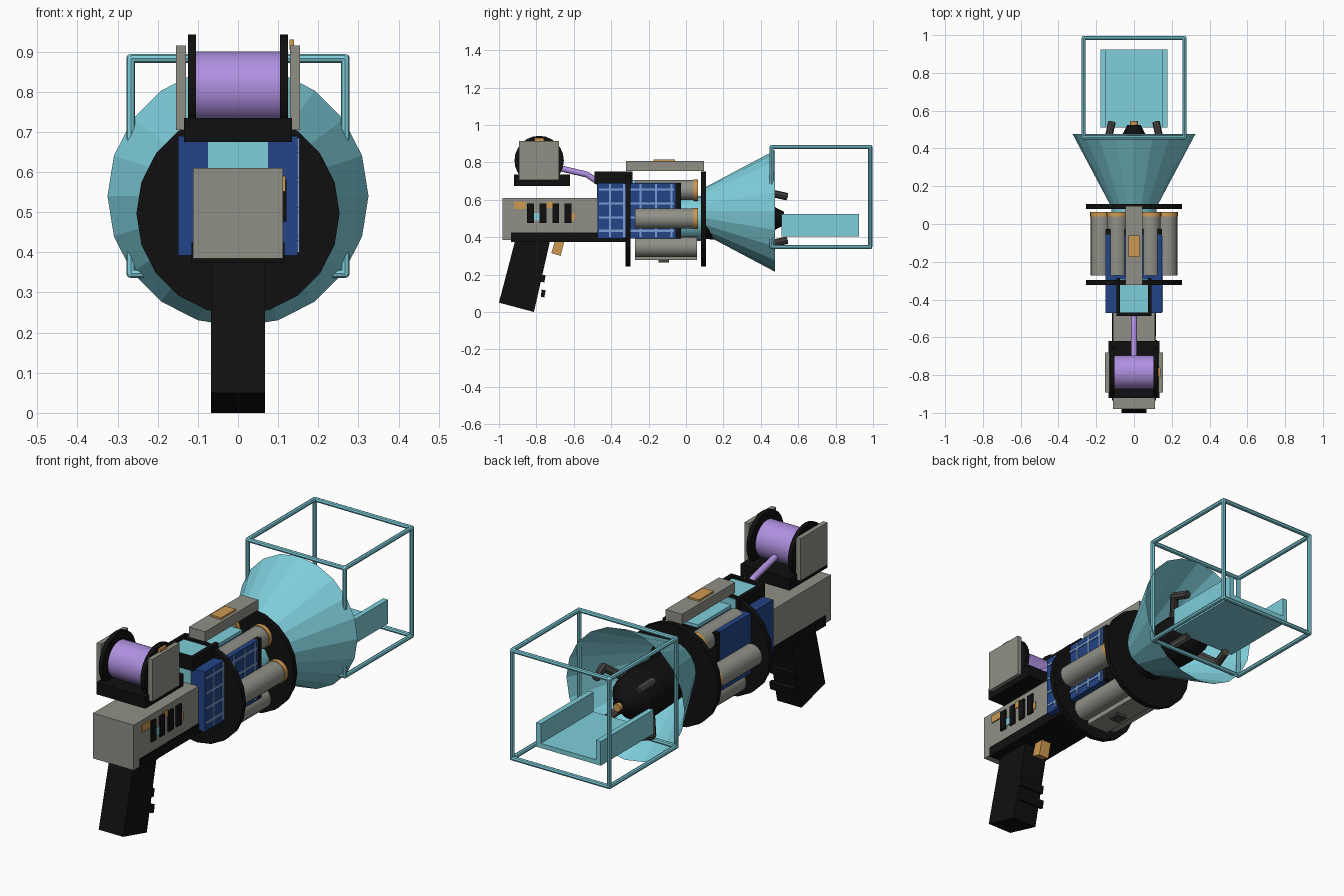
import bpy, bmesh, math
from mathutils import Vector, Matrix

if "Cube" in bpy.data.objects:
    bpy.data.objects.remove(bpy.data.objects["Cube"])


def material(name, rgb):
    m = bpy.data.materials.new(name)
    m.diffuse_color = (*rgb, 1)
    m.use_nodes = True
    m.node_tree.nodes["Principled BSDF"].inputs["Base Color"].default_value = m.diffuse_color
    return m


GREY = material("warm grey", (0.28, 0.28, 0.245))
BLACK = material("black", (0.005, 0.005, 0.005))
CYAN = material("pale cyan", (0.21, 0.62, 0.71))
BLUE = material("deep blue", (0.016, 0.058, 0.25))
LIGHT = material("light blue", (0.19, 0.35, 0.66))
PURPLE = material("lavender", (0.43, 0.28, 0.75))
ORANGE = material("orange", (0.62, 0.32, 0.08))
DARK = material("dark grey", (0.06, 0.057, 0.052))


def finish(name, bm, mat, smooth=False):
    me = bpy.data.meshes.new(name)
    bm.to_mesh(me)
    bm.free()
    ob = bpy.data.objects.new(name, me)
    bpy.context.collection.objects.link(ob)
    me.materials.append(mat)
    if smooth:
        bpy.ops.object.select_all(action='DESELECT')
        bpy.context.view_layer.objects.active = ob
        ob.select_set(True)
        bpy.ops.object.shade_smooth_by_angle(angle=math.radians(40))
    return ob


def add_box(bm, x, y, z):
    mid = Vector([(a + b) / 2 for a, b in (x, y, z)])
    size = [b - a for a, b in (x, y, z)]
    bmesh.ops.create_cube(bm, size=1, matrix=Matrix.Translation(mid) @ Matrix.Diagonal((*size, 1)))


def box(name, mat, *bounds):
    """One object from any number of (x, y, z) range triples."""
    bm = bmesh.new()
    for b in bounds:
        add_box(bm, *b)
    return finish(name, bm, mat)


def add_rod(bm, a, b, r1, r2, sides, caps=True):
    a, b = Vector(a), Vector(b)
    d = b - a
    mat = Matrix.Translation((a + b) / 2) @ d.to_track_quat('Z', 'Y').to_matrix().to_4x4()
    bmesh.ops.create_cone(bm, cap_ends=caps, segments=sides, radius1=r1, radius2=r2, depth=d.length, matrix=mat)


def rod(name, mat, a, b, r1, r2=None, sides=20, caps=True, smooth=False):
    bm = bmesh.new()
    add_rod(bm, a, b, r1, r1 if r2 is None else r2, sides, caps)
    return finish(name, bm, mat, smooth)


def path(name, mat, pts, r, sides=10):
    bm = bmesh.new()
    for a, b in zip(pts, pts[1:]):
        add_rod(bm, a, b, r, r, sides)
    for p in pts[1:-1]:
        bmesh.ops.create_uvsphere(bm, u_segments=sides, v_segments=6, radius=r, matrix=Matrix.Translation(p))
    return finish(name, bm, mat, True)


def prism(name, mat, yz, half):
    """Side profile extruded across x."""
    bm = bmesh.new()
    f = bm.faces.new([bm.verts.new((-half, y, z)) for y, z in yz])
    ext = bmesh.ops.extrude_face_region(bm, geom=[f])
    bmesh.ops.translate(bm, verts=[v for v in ext['geom'] if isinstance(v, bmesh.types.BMVert)], vec=(2 * half, 0, 0))
    bmesh.ops.recalc_face_normals(bm, faces=bm.faces)
    return finish(name, bm, mat)


# Rear housing, underside plate, grip and trigger
box("rear_housing", GREY, ((-.112, .112), (-.98, -.46), (.385, .61)))
box("under_plate", BLACK, ((-.116, .116), (-.935, -.31), (.375, .425)))
prism("grip", BLACK, [(-.914, .38), (-1, .05), (-.813, 0), (-.727, .38)], .067)
for i, (y, z) in enumerate([(-.764, .18), (-.764, .1)]):
    prism(f"grip_stud_{i}", BLACK, [(y - .012, z - .018), (y + .006, z - .022), (y + .014, z + .016), (y - .008, z + .02)], .067)
prism("trigger", ORANGE, [(-.70, .38), (-.72, .315), (-.67, .3), (-.65, .38)], .028)

# Vents and indicator plates on the right of the housing
box("vents", BLACK, *[((.105, .121), (y, y + .037), (.477, .58)) for y in (-.85, -.783, -.715, -.65)])
box("orange_indicators", ORANGE, ((.108, .118), (-.92, -.857), (.552, .59)),
    ((.108, .116), (-.747, -.715), (.555, .59)), ((.108, .116), (-.613, -.594), (.49, .53)))
box("cyan_indicator", CYAN, ((.108, .116), (-.813, -.783), (.49, .53)))

# Main blue body with grid lines on the right face
box("main_body", BLUE, ((-.15, .148), (-.472, -.055), (.392, .69)))
box("body_end_cap", BLACK, ((-.15, .148), (-.055, -.027), (.392, .69)))
grid = [((.146, .153), (y - .006, y + .006), (.4, .685)) for y in (-.406, -.33, -.243, -.16, -.078)]
grid += [((.146, .153), (-.465, -.065), (z - .006, z + .006)) for z in (.655, .58, .505, .434)]
box("grid_lines", LIGHT, *grid)

# Cyan core and its black collar
box("core_block", CYAN, ((-.075, .075), (-.475, -.29), (.6, .738)), ((-.045, .045), (-.29, -.03), (.6, .705)))
rod("core_tube", CYAN, (0, -.03, .5), (0, .09, .5), .12, smooth=True)
box("core_collar", BLACK, ((-.093, .093), (-.488, -.468), (.685, .75)),
    *[((min(s * .073, s * .093), max(s * .073, s * .093)), (-.47, -.285), (.685, .75)) for s in (-1, 1)])

# Ring plates
for n, y in (("rear_ring", -.31), ("front_ring", .093)):
    rod(n, BLACK, (0, y - .013, .497), (0, y + .013, .497), .253)

# Six canisters around the axis, upper four with orange bands
for i in range(6):
    a = i * math.pi / 3
    x, z = .175 * math.cos(a), .5 + .175 * math.sin(a)
    rod(f"canister_{i}", GREY, (x, -.272, z), (x, .058, z), .054, smooth=True)
    if i < 4:
        rod(f"canister_band_{i}", ORANGE, (x, .04, z), (x, .064, z), .057, smooth=True)
box("lower_block", GREY, ((-.06, .06), (-.272, .058), (.278, .4)))
box("lower_tab", DARK, ((-.03, .03), (-.148, -.09), (.265, .3)))

# Top rail
box("top_rail", GREY, ((-.045, .045), (-.322, .095), (.755, .806)))
box("rail_plate", ORANGE, ((-.03, .03), (-.175, -.06), (.806, .815)))

# Spool assembly
box("spool_base", BLACK, ((-.135, .135), (-.92, -.62), (.675, .735)))
rod("spool_drum", PURPLE, (-.108, -.785, .81), (.108, -.785, .81), .09, sides=32, smooth=True)
for s in (-1, 1):
    rod("spool_flange", BLACK, (s * .104, -.785, .81), (s * .125, -.785, .81), .132, sides=24)
    box("spool_side_plate", GREY, ((min(s * .13, s * .154), max(s * .13, s * .154)), (-.893, -.68), (.705, .915)))
box("spool_marker", ORANGE, ((.128, .14), (-.81, -.76), (.905, .93)))
path("feed_line", PURPLE, [(0, -.7, .775), (0, -.53, .735), (0, -.44, .675)], .016)

# Open flared horn
rod("horn", CYAN, (0, .09, .54), (0, .476, .54), .12, .325, caps=False)

# Emitter hub with tip and four bent prongs
bm = bmesh.new()
for (y1, r1), (y2, r2) in zip([(.1, .11), (.34, .12), (.43, .105), (.485, .055)], [(.34, .12), (.43, .105), (.485, .055), (.525, .035)]):
    add_rod(bm, (0, y1, .5), (0, y2, .5), r1, r2, 20)
finish("emitter_hub", bm, BLACK, True)
rod("emitter_tip", ORANGE, (0, .52, .5), (0, .545, .5), .02, sides=12)
for i in range(4):
    a = math.pi / 4 + i * math.pi / 2
    path(f"prong_{i}", DARK, [(r * math.cos(a), y, .5 + r * math.sin(a)) for r, y in ((.1, .38), (.19, .46), (.165, .54))], .02, 8)

# Tray
box("tray", CYAN, ((-.178, .178), (.51, .925), (.405, .428)),
    ((-.178, -.152), (.51, .925), (.428, .525)), ((.152, .178), (.51, .925), (.428, .525)))

# Wire cage: every edge of a box
bm = bmesh.new()
X, Y, Z = (-.267, .267), (.458, .985), (.347, .883)
corners = [(x, y, z) for x in X for y in Y for z in Z]
for i, a in enumerate(corners):
    bmesh.ops.create_uvsphere(bm, u_segments=8, v_segments=6, radius=.011, matrix=Matrix.Translation(a))
    for b in corners[i + 1:]:
        if sum(p != q for p, q in zip(a, b)) == 1:
            add_rod(bm, a, b, .011, .011, 8)
finish("wire_cage", bm, CYAN)
